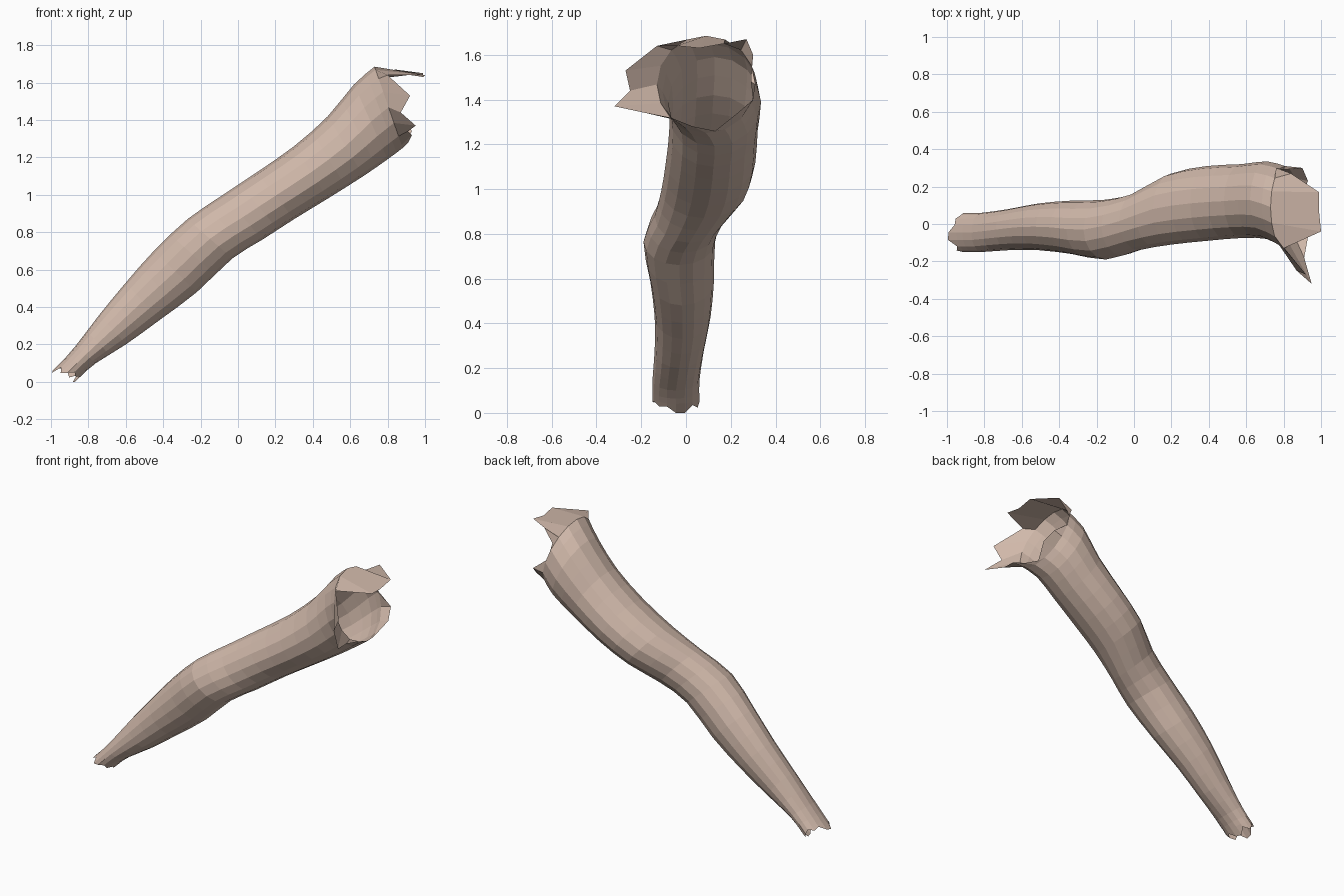
import bpy
import bmesh
import math
from mathutils import Vector

default = bpy.data.objects.get("Cube")
if default:
    bpy.data.objects.remove(default, do_unlink=True)

SIDES = 16
STEPS = 2

# Cross-sections: upper edge (x, z), lower edge (x, z), front y, back y
sections = [
    (-0.95, 0.10, -0.83, 0.04, -0.15, 0.06),
    (-0.87, 0.19, -0.76, 0.10, -0.15, 0.06),
    (-0.74, 0.36, -0.60, 0.20, -0.14, 0.08),
    (-0.60, 0.53, -0.42, 0.33, -0.14, 0.11),
    (-0.45, 0.70, -0.22, 0.48, -0.16, 0.125),
    (-0.27, 0.87, -0.03, 0.66, -0.19, 0.13),
    (-0.08, 1.00, 0.13, 0.76, -0.14, 0.17),
    (0.10, 1.12, 0.30, 0.87, -0.11, 0.27),
    (0.30, 1.26, 0.48, 0.98, -0.09, 0.31),
    (0.48, 1.42, 0.67, 1.10, -0.075, 0.32),
    (0.62, 1.59, 0.80, 1.19, -0.08, 0.335),
    (0.73, 1.685, 0.88, 1.25, -0.13, 0.31),
]

# Torn shoulder edge, from the top round by the front, underside and back
shoulder_rim = [
    (0.99, 0.06, 1.63), (1.0, -0.04, 1.64), (0.80, -0.13, 1.64), (0.92, -0.27, 1.53),
    (0.87, -0.25, 1.44), (0.95, -0.32, 1.37), (0.91, -0.18, 1.34), (0.93, -0.07, 1.32),
    (0.91, 0.03, 1.28), (0.89, 0.13, 1.26), (0.93, 0.23, 1.34), (0.90, 0.30, 1.40),
    (0.80, 0.29, 1.48), (0.76, 0.30, 1.60), (0.84, 0.27, 1.67), (0.99, 0.17, 1.65),
]

# How far each point of the torn wrist edge runs past the last ring
wrist_tear = [0.06, 0.07, 0.02, 0.05, 0.03, 0.01, 0.03, 0.02]


def smooth_section(i, t):
    """Catmull-Rom blend between neighbouring cross-sections."""
    last = len(sections) - 1
    near = [sections[min(max(i + k, 0), last)] for k in (-1, 0, 1, 2)]
    return [0.5 * (2 * b + (c - a) * t + (2 * a - 5 * b + 4 * c - d) * t * t
                   + (3 * b - a - 3 * c + d) * t ** 3) for a, b, c, d in zip(*near)]


def ring_points(section):
    """Ellipse spanning the upper, lower, front and back edges."""
    tx, tz, bx, bz, front, back = section
    top, bottom = Vector((tx, 0, tz)), Vector((bx, 0, bz))
    middle = (top + bottom) / 2 + Vector((0, (front + back) / 2, 0))
    up = (top - bottom) / 2
    out = Vector((0, (front - back) / 2, 0))
    angles = [math.tau * k / SIDES for k in range(SIDES)]
    return [middle + up * math.cos(a) + out * math.sin(a) for a in angles]


# All rings, from the wrist to the shoulder
rings = []
for i in range(len(sections) - 1):
    rings += [ring_points(smooth_section(i, s / STEPS)) for s in range(STEPS)]
rings.append(ring_points(sections[-1]))

along = Vector((-0.7, 0, -0.7))
wrist_rim = [p + along * wrist_tear[k % len(wrist_tear)] for k, p in enumerate(rings[0])]
for p in wrist_rim:
    p.z = max(p.z, 0)
rings = [wrist_rim] + rings + [[Vector(p) for p in shoulder_rim]]

# Open tube skinned through the rings
bm = bmesh.new()
loops = [[bm.verts.new(p) for p in ring] for ring in rings]
for low, high in zip(loops, loops[1:]):
    for k in range(SIDES):
        n = (k + 1) % SIDES
        bm.faces.new((low[k], high[k], high[n], low[n]))
bmesh.ops.recalc_face_normals(bm, faces=bm.faces)
# Outward means away from the arm's centre line
face = bm.faces[:][SIDES * len(sections)]
ring = rings[len(sections)]
if face.normal.dot(face.calc_center_median() - sum(ring, Vector()) / SIDES) < 0:
    bmesh.ops.reverse_faces(bm, faces=bm.faces)

mesh = bpy.data.meshes.new("sleeve_arm")
bm.to_mesh(mesh)
bm.free()
arm = bpy.data.objects.new("sleeve_arm", mesh)
bpy.context.collection.objects.link(arm)

# Single skin-toned beige
beige = bpy.data.materials.new("warm beige")
beige.use_nodes = True
colour = (0.63, 0.48, 0.40, 1)
beige.diffuse_color = colour
beige.node_tree.nodes["Principled BSDF"].inputs["Base Color"].default_value = colour
mesh.materials.append(beige)
